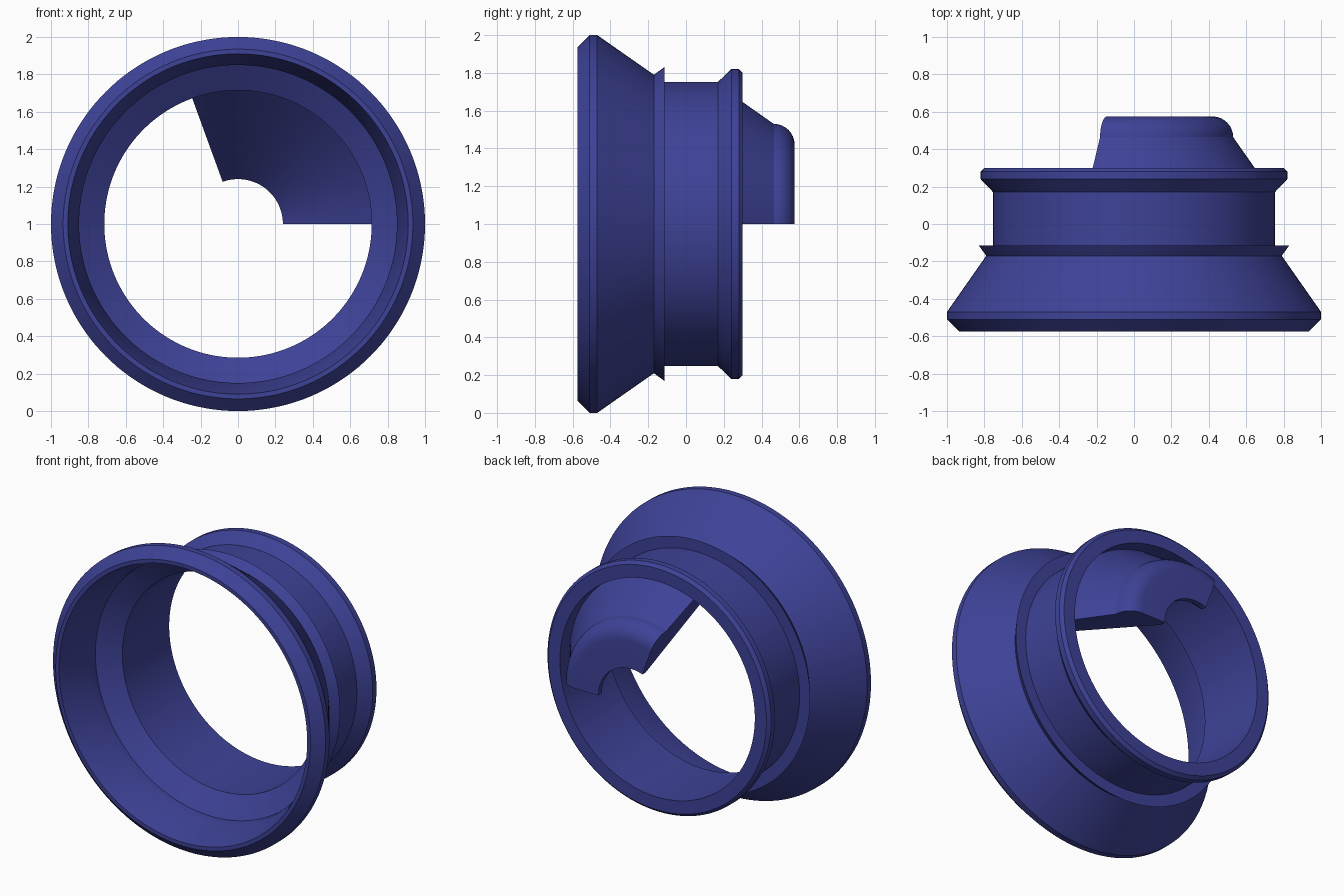
import bpy, bmesh, math

if "Cube" in bpy.data.objects:
    bpy.data.objects.remove(bpy.data.objects["Cube"])

blue = bpy.data.materials.new("deep blue")
blue.diffuse_color = (0.048, 0.055, 0.31, 1)
blue.use_nodes = True
blue.node_tree.nodes["Principled BSDF"].inputs["Base Color"].default_value = blue.diffuse_color


def revolve(name, profile, start, end, steps):
    """Turn a closed (radius, y) profile around the y axis at z = 1."""
    full = abs(end - start) >= 360
    bm = bmesh.new()
    rings = []
    for i in range(steps if full else steps + 1):
        a = math.radians(start + (end - start) * i / steps)
        rings.append([bm.verts.new((r * math.cos(a), y, 1 + r * math.sin(a)))
                      for r, y in profile])
    n = len(profile)
    for i in range(steps):
        a, b = rings[i], rings[(i + 1) % len(rings)]
        for j in range(n):
            k = (j + 1) % n
            bm.faces.new((a[j], a[k], b[k], b[j]))
    if not full:
        bm.faces.new(rings[0])
        bm.faces.new(rings[-1])
    bmesh.ops.recalc_face_normals(bm, faces=bm.faces)
    mesh = bpy.data.meshes.new(name)
    bm.to_mesh(mesh)
    bm.free()
    mesh.materials.append(blue)
    ob = bpy.data.objects.new(name, mesh)
    bpy.context.collection.objects.link(ob)
    bpy.ops.object.select_all(action='DESELECT')
    ob.select_set(True)
    bpy.context.view_layer.objects.active = ob
    bpy.ops.object.shade_smooth_by_angle(angle=math.radians(20))
    return ob


# Flared ring: outer wall front to back, then inner wall back to front
ring = [(0.935, -0.575), (1.0, -0.51), (1.0, -0.47), (0.79, -0.17),
        (0.83, -0.115), (0.753, -0.115), (0.753, 0.17), (0.82, 0.24),
        (0.82, 0.28), (0.80, 0.30), (0.715, 0.30), (0.715, -0.19),
        (0.85, -0.28), (0.85, -0.34), (0.91, -0.575)]
revolve("flared_ring", ring, 0, 360, 144)

# Conical web sector with a rounded hub shoulder
fillet = [(0.42 + 0.11 * math.cos(t), 0.465 + 0.11 * math.sin(t))
          for t in (math.radians(11.25 * i) for i in range(9))]
web = [(0.73, -0.01), (0.73, 0.18), (0.54, 0.45)] + fillet + [(0.24, 0.575), (0.24, 0.54)]
revolve("web_sector", web, 0, 110, 44)
